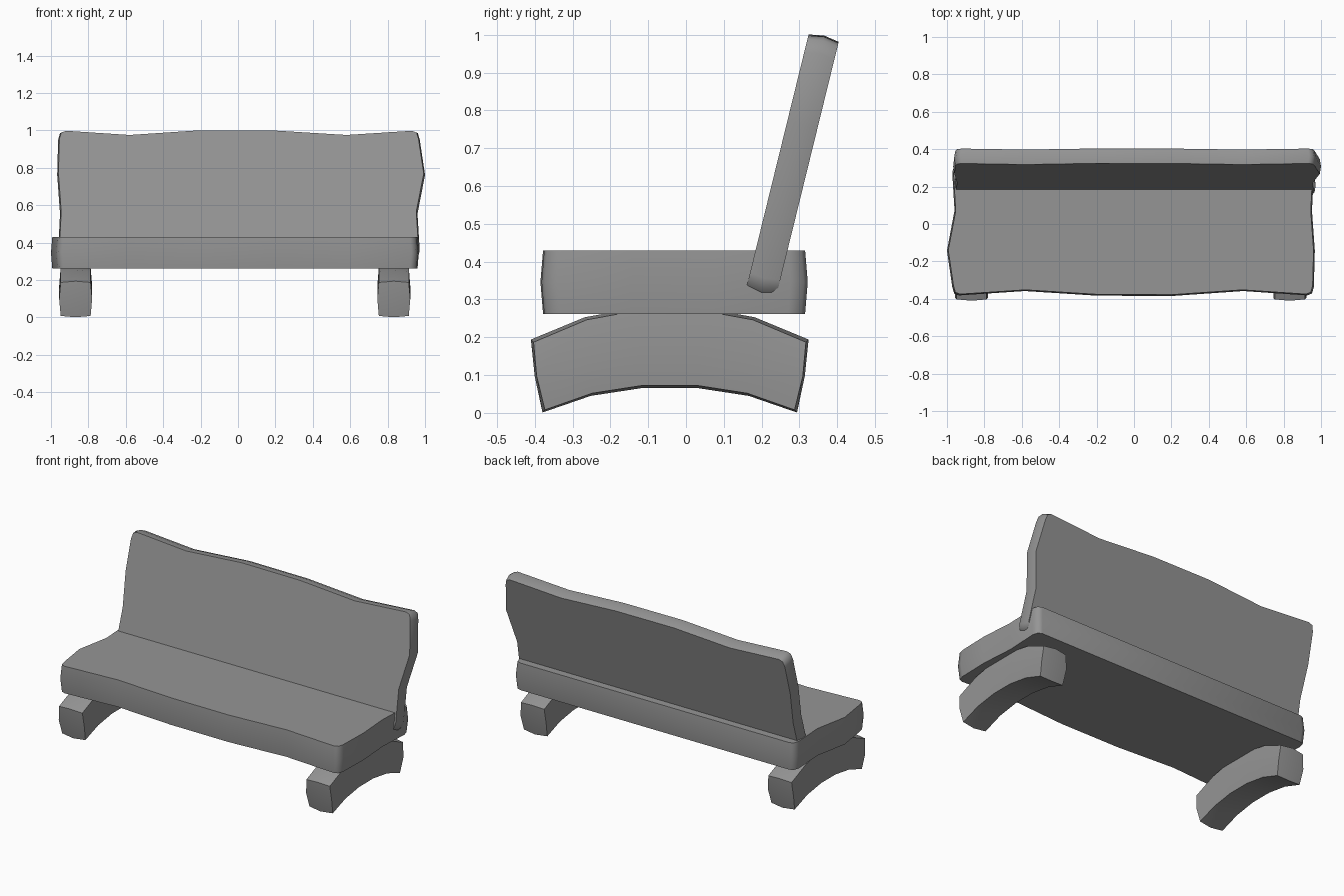
import bpy
import bmesh
from math import radians
from mathutils import Matrix, Vector

cube = bpy.data.objects.get("Cube")
if cube:
    bpy.data.objects.remove(cube, do_unlink=True)

GREY = (0.3, 0.3, 0.3, 1.0)
grey = bpy.data.materials.new("plain_grey")
grey.use_nodes = True
grey.diffuse_color = GREY
grey.node_tree.nodes["Principled BSDF"].inputs["Base Color"].default_value = GREY


def finish(bm, name, matrix):
    """Turn a bmesh into a smooth-shaded object with sharp outer edges."""
    bmesh.ops.recalc_face_normals(bm, faces=bm.faces[:])
    bm.transform(matrix)
    mesh = bpy.data.meshes.new(name)
    bm.to_mesh(mesh)
    bm.free()
    mesh.materials.append(grey)
    obj = bpy.data.objects.new(name, mesh)
    bpy.context.collection.objects.link(obj)
    bpy.ops.object.select_all(action='DESELECT')
    obj.select_set(True)
    bpy.context.view_layer.objects.active = obj
    bpy.ops.object.shade_smooth_by_angle(angle=radians(60))


def bridge(bm, a, b):
    n = len(a)
    for i in range(n):
        j = (i + 1) % n
        bm.faces.new((a[i], a[j], b[j], b[i]))


# Wavy plank outline, shared by the seat and the backrest
OUTLINE = [
    (-0.93, -0.345), (-0.58, -0.322), (-0.2, -0.346), (0.2, -0.348),
    (0.58, -0.322), (0.92, -0.345), (0.945, -0.335), (0.955, -0.30),
    (0.96, -0.11), (0.945, 0.10), (0.955, 0.30), (0.945, 0.335),
    (0.92, 0.345), (-0.93, 0.345), (-0.955, 0.335), (-0.965, 0.30),
    (-0.953, 0.10), (-0.993, -0.11), (-0.965, -0.30), (-0.955, -0.335),
]


def plank(name, thickness, matrix):
    """Extrude the outline, with a slight bulge halfway up its rim."""
    bm = bmesh.new()
    rings = []
    for level, sx, sy in ((-0.5, 1, 1), (0, 1.007, 1.02), (0.5, 1, 1)):
        rings.append([bm.verts.new((x * sx, y * sy, level * thickness))
                      for x, y in OUTLINE])
    bridge(bm, rings[0], rings[1])
    bridge(bm, rings[1], rings[2])
    bm.faces.new(rings[0])
    bm.faces.new(rings[2])
    finish(bm, name, matrix)


plank("seat", 0.168, Matrix.Translation((0, -0.03, 0.346)))
plank("backrest", 0.082,
      Matrix.Translation((0, 0.281, 0.653))
      @ Matrix.Rotation(radians(76.2), 4, 'X')
      @ Matrix.Rotation(radians(180), 4, 'Z'))

# Half of the arch: top and bottom points as (y, z), from the middle outward
HALF_ARCH = [((0.10, 0.268), (0.07, 0.073)),
             ((0.22, 0.246), (0.205, 0.052)),
             ((0.36, 0.187), (0.33, 0.008))]
FLIP = Vector((-1, 1))
ARCH = [(Vector(t) * FLIP, Vector(b) * FLIP) for t, b in reversed(HALF_ARCH)]
ARCH += [(Vector(t), Vector(b)) for t, b in HALF_ARCH]

# Cross-section loop as (side, height), with each side's midpoint pushed out
LOOP = [(-1, 0), (0, 0), (1, 0), (1, 0.5), (1, 1), (0, 1), (-1, 1), (-1, 0.5)]


def arch_point(top, bottom, side, height):
    y, z = bottom.lerp(top, height)
    x = side * (0.088 if height == 0.5 else 0.08)
    if side == 0:
        z += (height - 0.5) * 0.014
    if side == 0 or height == 0.5:
        y *= 1.02
    if side == 0 and height == 0.5:
        y *= 1.015
    return (x, y, z)


def leg(name, x):
    bm = bmesh.new()
    rings = [[bm.verts.new(arch_point(t, b, s, h)) for s, h in LOOP]
             for t, b in ARCH]
    for a, b in zip(rings, rings[1:]):
        bridge(bm, a, b)
    # Rounded end caps made of four quads
    for ring, (t, b) in ((rings[0], ARCH[0]), (rings[-1], ARCH[-1])):
        centre = bm.verts.new(arch_point(t, b, 0, 0.5))
        for i in range(0, len(ring), 2):
            bm.faces.new((ring[i - 1], ring[i], ring[i + 1], centre))
    finish(bm, name, Matrix.Translation((x, -0.043, 0)))


leg("right_leg", -0.868)
leg("left_leg", 0.833)
